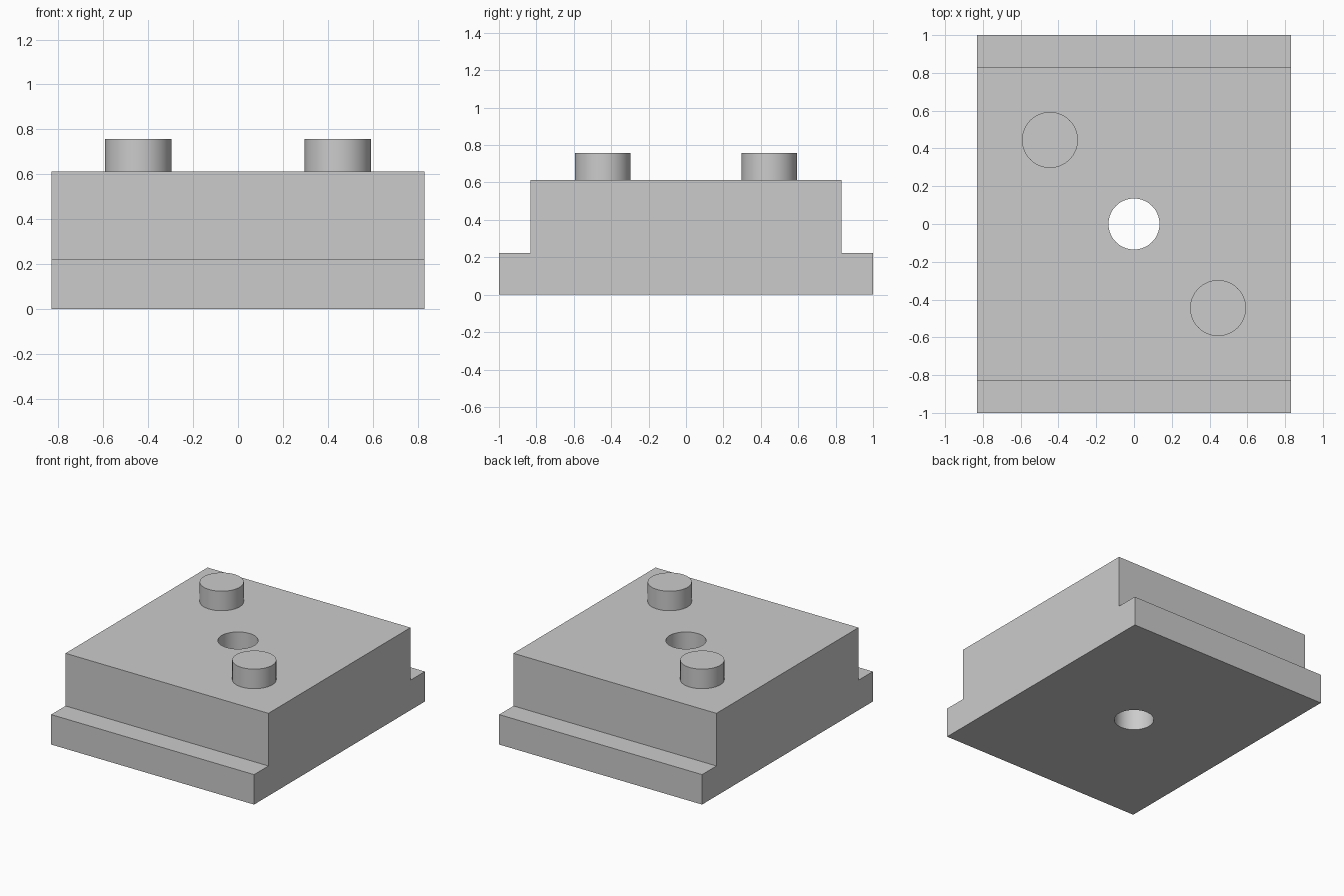
import bpy
import bmesh
import math

if "Cube" in bpy.data.objects:
    bpy.data.objects.remove(bpy.data.objects["Cube"], do_unlink=True)

# Single grey material
GREY = (0.6, 0.6, 0.6, 1.0)
grey = bpy.data.materials.new("plain_grey")
grey.use_nodes = True
grey.diffuse_color = GREY
grey.node_tree.nodes["Principled BSDF"].inputs["Base Color"].default_value = GREY

HALF_X, HALF_Y, STEP_Y = 0.832, 1.0, 0.832
FLANGE_Z, TOP_Z, PEG_Z = 0.222, 0.612, 0.757
PEG_R, PEG_OFFSET, HOLE_R = 0.148, 0.445, 0.135


def cylinder(name, radius, x, y, z0, z1):
    bpy.ops.mesh.primitive_cylinder_add(
        vertices=64, radius=radius, depth=z1 - z0, location=(x, y, (z0 + z1) / 2))
    obj = bpy.context.object
    obj.name = name
    obj.data.materials.append(grey)
    return obj


def smooth(obj):
    bpy.ops.object.select_all(action="DESELECT")
    obj.select_set(True)
    bpy.context.view_layer.objects.active = obj
    bpy.ops.object.shade_smooth_by_angle(angle=math.radians(30))


# Stepped block: side profile extruded across the width
half = [(HALF_Y, 0), (HALF_Y, FLANGE_Z), (STEP_Y, FLANGE_Z), (STEP_Y, TOP_Z)]
profile = half + [(-y, z) for y, z in reversed(half)]
bm = bmesh.new()
face = bm.faces.new([bm.verts.new((-HALF_X, y, z)) for y, z in profile])
new = bmesh.ops.extrude_face_region(bm, geom=[face])["geom"]
bmesh.ops.translate(bm, vec=(2 * HALF_X, 0, 0),
                    verts=[v for v in new if isinstance(v, bmesh.types.BMVert)])
bmesh.ops.recalc_face_normals(bm, faces=bm.faces)
mesh = bpy.data.meshes.new("stepped_block")
bm.to_mesh(mesh)
bm.free()
block = bpy.data.objects.new("stepped_block", mesh)
bpy.context.collection.objects.link(block)
mesh.materials.append(grey)

# Central through hole
cutter = cylinder("hole_cutter", HOLE_R, 0, 0, -0.2, TOP_Z + 0.2)
cutter.hide_render = True
cut = block.modifiers.new("through_hole", "BOOLEAN")
cut.operation = "DIFFERENCE"
cut.solver = "EXACT"
cut.object = cutter
bpy.context.view_layer.objects.active = block
bpy.ops.object.modifier_apply(modifier=cut.name)
bpy.data.objects.remove(cutter, do_unlink=True)
smooth(block)

# Two locating pegs on opposite corners
for name, side in (("front_peg", 1), ("back_peg", -1)):
    smooth(cylinder(name, PEG_R, side * PEG_OFFSET, -side * PEG_OFFSET, TOP_Z - 0.01, PEG_Z))
